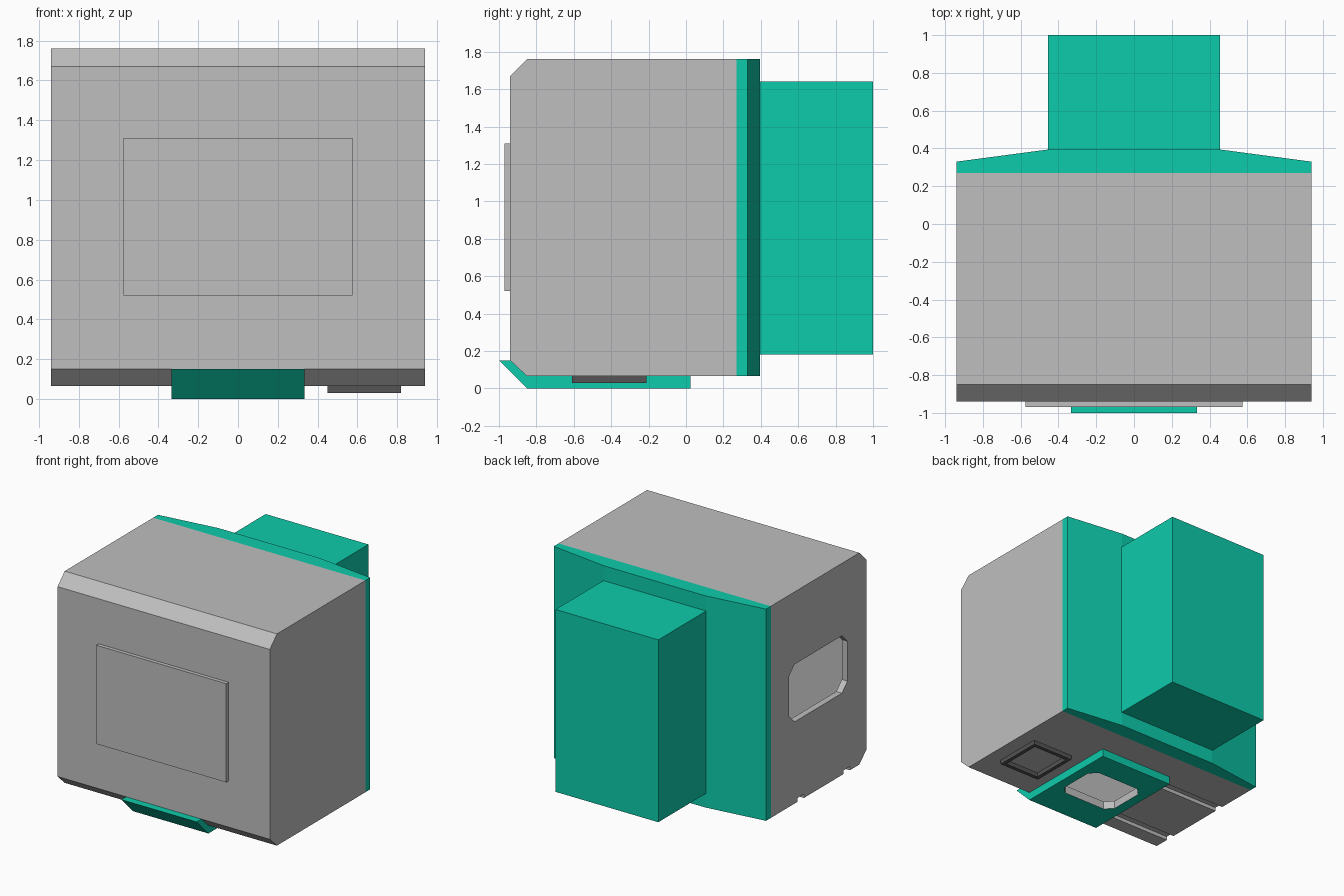
import bpy
import bmesh

if "Cube" in bpy.data.objects:
    bpy.data.objects.remove(bpy.data.objects["Cube"], do_unlink=True)


def material(name, rgb):
    mat = bpy.data.materials.new(name)
    mat.use_nodes = True
    mat.diffuse_color = (*rgb, 1)
    mat.node_tree.nodes["Principled BSDF"].inputs["Base Color"].default_value = (*rgb, 1)
    return mat


grey = material("light_grey", (0.52, 0.52, 0.52))
teal = material("teal", (0.004, 0.6, 0.41))
dark = material("dark_grey", (0.09, 0.09, 0.09))


def prism(name, outline, axis, lo, hi, mat):
    """Extrude a 2D outline along an axis from lo to hi."""
    place = {"x": lambda u, v: (lo, u, v),
             "y": lambda u, v: (u, lo, v),
             "z": lambda u, v: (u, v, lo)}[axis]
    bm = bmesh.new()
    base = bm.faces.new([bm.verts.new(place(u, v)) for u, v in outline])
    grown = bmesh.ops.extrude_face_region(bm, geom=[base])["geom"]
    for v in grown:
        if isinstance(v, bmesh.types.BMVert):
            v.co["xyz".index(axis)] = hi
    bmesh.ops.recalc_face_normals(bm, faces=bm.faces)
    mesh = bpy.data.meshes.new(name)
    bm.to_mesh(mesh)
    bm.free()
    mesh.materials.append(mat)
    obj = bpy.data.objects.new(name, mesh)
    bpy.context.collection.objects.link(obj)
    return obj


def rect(u0, u1, v0, v1, c=0):
    """Rectangle outline, with corners cut by c."""
    if not c:
        return [(u0, v0), (u1, v0), (u1, v1), (u0, v1)]
    return [(u0 + c, v0), (u1 - c, v0), (u1, v0 + c), (u1, v1 - c),
            (u1 - c, v1), (u0 + c, v1), (u0, v1 - c), (u0, v0 + c)]


def cut(target, cutter):
    mod = target.modifiers.new("cut", "BOOLEAN")
    mod.operation = "DIFFERENCE"
    mod.solver = "EXACT"
    mod.material_mode = "TRANSFER"
    mod.object = cutter
    cutter.hide_render = True
    with bpy.context.temp_override(object=target, active_object=target):
        bpy.ops.object.modifier_apply(modifier=mod.name)
    bpy.data.objects.remove(cutter, do_unlink=True)


# Hollow housing with bevelled front edges
housing = prism("housing", [(-0.94, 0.15), (-0.85, 0.065), (0.27, 0.065), (0.27, 1.76),
                            (-0.85, 1.76), (-0.94, 1.67)], "x", -0.94, 0.94, grey)
cut(housing, prism("cavity", rect(-0.89, 0.22, 0.11, 1.71, 0.05), "x", -0.89, 0.89, grey))

# Side opening and floor opening
cut(housing, prism("side_hole", rect(-0.7, 0.04, 0.72, 1.18, 0.07), "x", -1, -0.8, grey))
cut(housing, prism("floor_hole", rect(-0.3, 0.3, -0.65, -0.13), "z", 0, 0.2, grey))

# Two grooves under the floor
for y in (-0.73, -0.15):
    cut(housing, prism("groove", rect(y, y + 0.08, 0, 0.095), "x", -1, -0.31, grey))

# Tapered back panel and rear box
prism("back_panel", [(-0.94, 0.27), (0.94, 0.27), (0.94, 0.33), (0.45, 0.395),
                     (-0.45, 0.395), (-0.94, 0.33)], "z", 0.065, 1.76, teal)
prism("rear_box", rect(-0.455, 0.455, 0.18, 1.64), "y", 0.39, 1, teal)

# Raised front plate
prism("front_plate", rect(-0.575, 0.575, 0.52, 1.31), "y", -0.97, -0.935, grey)

# Foot plate with upturned lip and opening
foot = prism("foot_plate", [(-1, 0.15), (-0.85, 0), (0.025, 0), (0.025, 0.065),
                            (-0.85, 0.065), (-0.94, 0.15)], "x", -0.333, 0.333, teal)
cut(foot, prism("foot_hole", rect(-0.25, 0.25, -0.59, -0.19, 0.06), "z", -0.1, 0.1, grey))

# Shallow tray under the floor
tray = prism("tray", rect(0.45, 0.82, -0.61, -0.21), "z", 0.03, 0.07, dark)
cut(tray, prism("tray_recess", rect(0.48, 0.79, -0.58, -0.24), "z", 0, 0.066, dark))
